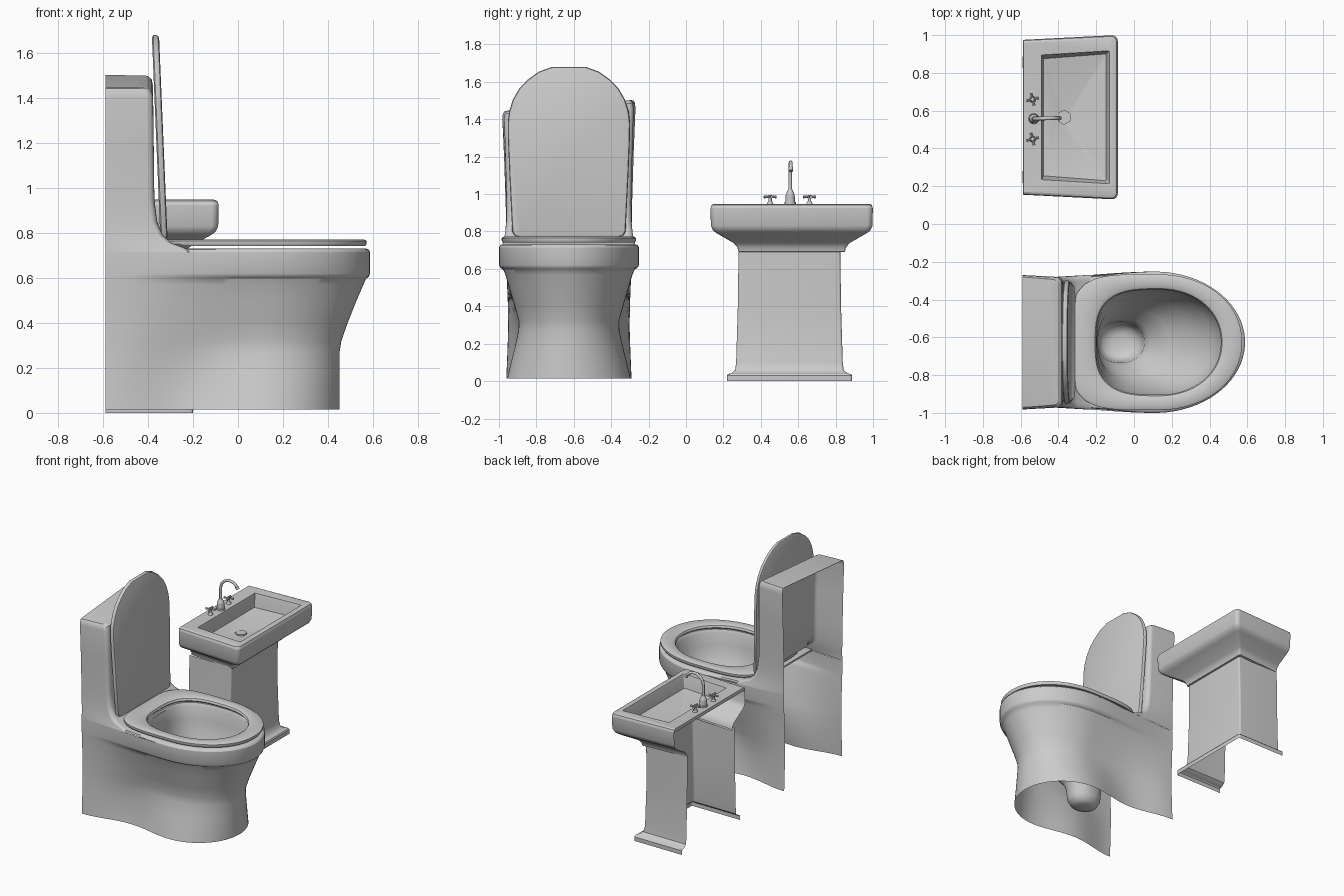
import bpy, bmesh
from math import pi, cos, sin, radians
from mathutils import Vector

N = 72
TY = -0.626   # toilet centre line
SY = 0.565    # basin centre line


def finish(ob, angle=35):
    bpy.ops.object.select_all(action='DESELECT')
    ob.select_set(True)
    bpy.context.view_layer.objects.active = ob
    bpy.ops.object.shade_smooth_by_angle(angle=radians(angle))
    return ob


def loft(name, rings, closed=True, cap0=False, cap1=False, wrap=False, angle=35):
    """Skin a list of equal-length point rings."""
    bm = bmesh.new()
    vs = [[bm.verts.new(p) for p in r] for r in rings]
    n = len(rings[0])
    pairs = list(zip(vs, vs[1:])) + ([(vs[-1], vs[0])] if wrap else [])
    for a, b in pairs:
        for i in range(n if closed else n - 1):
            j = (i + 1) % n
            bm.faces.new((a[i], a[j], b[j], b[i]))
    if cap0:
        bm.faces.new(vs[0])
    if cap1:
        bm.faces.new(vs[-1])
    bmesh.ops.recalc_face_normals(bm, faces=bm.faces)
    me = bpy.data.meshes.new(name)
    bm.to_mesh(me)
    bm.free()
    ob = bpy.data.objects.new(name, me)
    bpy.context.collection.objects.link(ob)
    return finish(ob, angle)


THETA = [-pi + 2 * pi * (i + 0.5) / N for i in range(N)]


def horseshoe(z, xf, b, w, pinch=0.0, xb=-0.59, cx=0.11):
    """Rounded front, sides running to the back with an optional waist."""
    pts = []
    for t in THETA:
        s = (abs(t) - pi / 2) / (pi / 2 - pi / N)
        if s <= 0:
            pts.append((cx + (xf - cx) * cos(t), TY + b * sin(t), z))
        else:
            k = s * s * (3 - 2 * s)
            y = b + (w - b) * k - pinch * sin(pi * s) ** 2
            pts.append((cx + (xb - cx) * s, TY + (y if t > 0 else -y), z))
    return pts


def egg(z, cx, front, back, b, e=2.0, y0=TY):
    """Oval ring with a squarer back (exponent e)."""
    pts = []
    for t in THETA:
        p = 2 / (e if cos(t) < 0 else 2.1)
        c, s = abs(cos(t)) ** p, abs(sin(t)) ** p
        pts.append((cx + (front * c if cos(t) > 0 else -back * c),
                    y0 + (b * s if t > 0 else -b * s), z))
    return pts


def u_box(z, xb, xf, hb, hf, r, y0, tilt=0.0):
    """Box section with rounded front corners; first and last points at the back."""
    half = [(xb, hb)]
    for i in range(7):
        a = pi / 2 * (1 - i / 6)
        half.append((xf - r + r * cos(a), hf - r + r * sin(a)))
    full = half + [(x, -y) for x, y in reversed(half)]
    return [(x, y0 + y, z + tilt * y) for x, y in full]


# Toilet body: open at back and bottom
profile = [(0.015, 0.452, 0.33, 0.335, 0.05), (0.08, 0.452, 0.315, 0.332, 0.05),
           (0.18, 0.452, 0.29, 0.328, 0.04), (0.27, 0.452, 0.27, 0.325, 0.025),
           (0.32, 0.46, 0.268, 0.325, 0.015), (0.4, 0.488, 0.29, 0.326, 0.01),
           (0.5, 0.528, 0.32, 0.33, 0.005), (0.57, 0.558, 0.34, 0.333), (0.597, 0.57, 0.352, 0.335),
           (0.605, 0.582, 0.366, 0.335), (0.62, 0.588, 0.374, 0.336), (0.715, 0.588, 0.374, 0.336)]
loft("toilet_body", [horseshoe(*p) for p in profile], closed=False)

# Rim, inner bowl and drain pit
loft("bowl", [horseshoe(0.715, 0.588, 0.374, 0.346, 0, -0.34),
              horseshoe(0.727, 0.582, 0.368, 0.342, 0, -0.34),
              horseshoe(0.731, 0.568, 0.354, 0.33, 0, -0.335),
              egg(0.73, 0.13, 0.35, 0.34, 0.295, 3),
              egg(0.71, 0.13, 0.335, 0.33, 0.285, 3),
              egg(0.62, 0.13, 0.33, 0.325, 0.28, 2.8),
              egg(0.52, 0.10, 0.31, 0.295, 0.26, 2.6),
              egg(0.42, 0.06, 0.26, 0.25, 0.22, 2.4),
              egg(0.33, 0.0, 0.19, 0.2, 0.17, 2.3),
              egg(0.26, -0.05, 0.135, 0.15, 0.125, 2.3),
              egg(0.21, -0.07, 0.125, 0.125, 0.108, 2.3),
              egg(0.12, -0.07, 0.115, 0.117, 0.1, 2.3),
              egg(0.08, -0.07, 0.09, 0.095, 0.08, 2.2),
              egg(0.065, -0.07, 0.05, 0.05, 0.045)], cap1=True, angle=50)

# Tank: open back, front sweeps down into the rim
tank = [(0.715, -0.2, 0.336, 0.357), (0.735, -0.24, 0.336, 0.354), (0.755, -0.295, 0.335, 0.349),
        (0.79, -0.335, 0.335, 0.341), (0.85, -0.36, 0.336, 0.335), (0.95, -0.372, 0.338, 0.333),
        (1.2, -0.375, 0.346, 0.339), (1.43, -0.378, 0.356, 0.346), (1.458, -0.384, 0.353, 0.342),
        (1.472, -0.402, 0.345, 0.333)]
loft("tank", [u_box(z, -0.59, xf, hb, hf, 0.03, TY, 0.085 * max(0, z - 0.8) / 0.672)
              for z, xf, hb, hf in tank], closed=False)
loft("tank_top", [u_box(1.472, -0.59, -0.402, 0.345, 0.333, 0.03, TY, 0.085),
                  u_box(1.474, -0.59, -0.42, 0.33, 0.32, 0.03, TY, 0.085)],
     closed=True, cap1=True)

# Seat ring
seat = []
for z, d in ((0.742, 0.006), (0.752, 0), (0.765, 0), (0.772, 0.012)):
    seat.append(egg(z, 0.12, 0.452 - d, 0.45 - d, 0.36 - d, 4.2))
for z, d in ((0.772, 0.02), (0.764, 0.006), (0.75, 0), (0.742, 0.006)):
    seat.append(egg(z, 0.13, 0.33 + d, 0.33 + d, 0.278 + d, 3.0))
loft("seat", seat, wrap=True)

# Raised lid
half = [(0.27, 0.77), (0.29, 0.776), (0.303, 0.80), (0.318, 1.1), (0.326, 1.3), (0.327, 1.38),
        (0.32, 1.44), (0.30, 1.505), (0.265, 1.565), (0.22, 1.612), (0.16, 1.655), (0.09, 1.68)]
outline = half + [(-y, z) for y, z in reversed(half)]


def lid_ring(x, inset):
    kz, ky = 1 - inset / 0.45, 1 - inset / 0.32
    out = []
    for y, z in outline:
        zz = 1.225 + (z - 1.225) * kz
        out.append((x - 0.042 * (zz - 0.77), TY + y * ky, zz))
    return out


loft("lid", [lid_ring(-0.345, 0.012), lid_ring(-0.339, 0), lid_ring(-0.324, 0),
             lid_ring(-0.317, 0.004), lid_ring(-0.313, 0.014)], cap0=True, cap1=True)

# Basin pedestal with flared foot: open at back and bottom
ped = [(0.0, -0.2, 0.335), (0.03, -0.2, 0.335), (0.038, -0.206, 0.328), (0.042, -0.222, 0.31),
       (0.06, -0.24, 0.29), (0.1, -0.25, 0.285), (0.4, -0.255, 0.276), (0.7, -0.25, 0.272)]
loft("pedestal", [u_box(z, -0.59, xf, h, h, 0.012, 0.553) for z, xf, h in ped], closed=False)

# Basin underside and outer walls
outer = [(0.69, -0.255, 0.268, 0.01), (0.692, -0.237, 0.285, 0.01), (0.715, -0.232, 0.29, 0.012),
         (0.738, -0.215, 0.31, 0.015), (0.79, -0.122, 0.40, 0.025), (0.805, -0.10, 0.42, 0.03),
         (0.83, -0.088, 0.432, 0.03), (0.925, -0.086, 0.434, 0.03)]
loft("basin_outside", [u_box(z, -0.587, xf, h - 0.024, h, r, SY) for z, xf, h, r in outer],
     closed=False)

# Basin rim and inside, sloping to the drain
loft("basin_inside", [u_box(0.925, -0.587, -0.086, 0.41, 0.434, 0.03, SY),
                      u_box(0.942, -0.587, -0.092, 0.406, 0.428, 0.03, SY),
                      u_box(0.948, -0.585, -0.106, 0.395, 0.415, 0.025, SY),
                      u_box(0.944, -0.49, -0.13, 0.33, 0.352, 0.006, SY),
                      u_box(0.93, -0.487, -0.135, 0.326, 0.347, 0.006, SY),
                      u_box(0.85, -0.48, -0.148, 0.31, 0.335, 0.006, SY),
                      u_box(0.805, -0.40, -0.34, 0.03, 0.03, 0.006, SY)], cap1=True, angle=30)


def cyl(name, p, q, r1, r2=None, sides=12):
    p, q = Vector(p), Vector(q)
    bpy.ops.mesh.primitive_cone_add(vertices=sides, radius1=r1, radius2=r1 if r2 is None else r2,
                                    depth=(q - p).length, location=(p + q) / 2)
    ob = bpy.context.object
    ob.name = name
    ob.rotation_euler = (q - p).to_track_quat('Z', 'Y').to_euler()
    return finish(ob)


# Six-sided drain
cyl("drain", (-0.37, SY, 0.80), (-0.37, SY, 0.815), 0.04, sides=6)

# Faucet body
FX, FY = -0.53, 0.557
cyl("faucet_base", (FX, FY, 0.94), (FX, FY, 0.957), 0.03)
cyl("faucet_body", (FX, FY, 0.957), (FX, FY, 0.995), 0.026, 0.024)
cyl("faucet_neck", (FX, FY, 0.995), (FX, FY, 1.025), 0.024, 0.012)

# Spout
cu = bpy.data.curves.new("spout", 'CURVE')
cu.dimensions = '3D'
cu.bevel_depth, cu.bevel_resolution, cu.use_fill_caps = 0.01, 2, True
path = [(FX, FY, 1.01)] + [(FX + 0.07 - 0.07 * cos(a), FY + 0.004 * i / 12, 1.1 + 0.07 * sin(a))
                           for i, a in enumerate([radians(145) * k / 12 for k in range(13)])]
sp = cu.splines.new('POLY')
sp.points.add(len(path) - 1)
for pt, co in zip(sp.points, path):
    pt.co = (*co, 1)
bpy.context.collection.objects.link(bpy.data.objects.new("spout", cu))
end = Vector(path[-1])
cyl("spout_tip", end, end + Vector((0.01, 0, -0.016)), 0.012)

# Cross handles
for side, y in (("left", 0.45), ("right", 0.66)):
    cyl(f"{side}_handle_base", (-0.537, y, 0.94), (-0.537, y, 0.96), 0.02, 0.012)
    cyl(f"{side}_handle_stem", (-0.537, y, 0.955), (-0.537, y, 0.995), 0.009)
    for k in range(4):
        d = Vector((cos(k * pi / 2 + 0.25), sin(k * pi / 2 + 0.25), 0))
        c = Vector((-0.537, y, 0.985))
        cyl(f"{side}_handle_spoke_{k + 1}", c, c + d * 0.034, 0.005, 0.008, 8)
